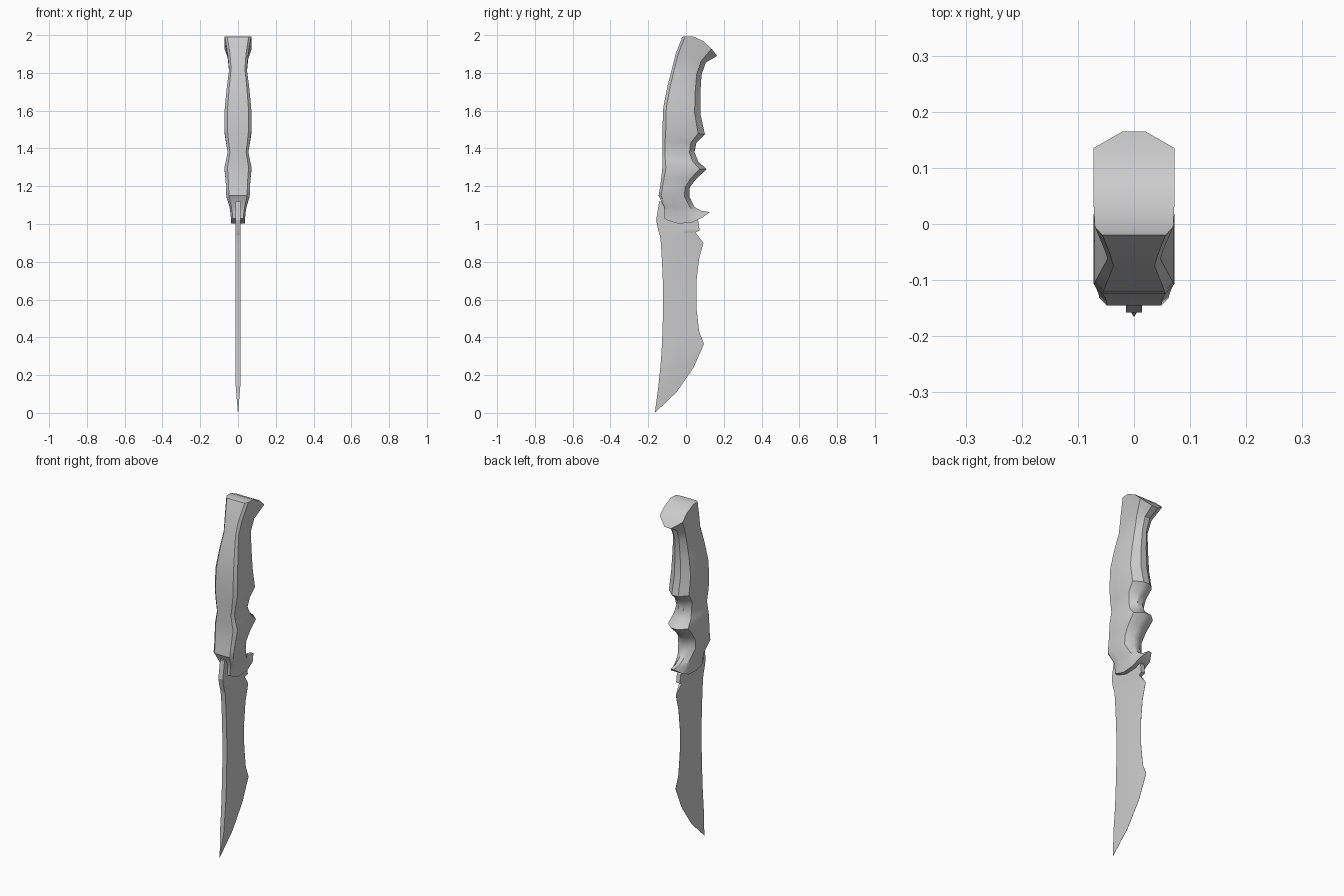
import bpy, bmesh, math


def loft(name, halves, angle):
    """Skin a stack of mirrored half sections, each a list of (half_width, y, z)."""
    bm = bmesh.new()
    left, right = ([[bm.verts.new((s * x, y, z)) for x, y, z in row] for row in halves]
                   for s in (-1, 1))
    n = len(halves[0])
    rings = [l + r[::-1] for l, r in zip(left, right)]
    for a, b in zip(rings, rings[1:]):
        for i in range(2 * n):
            j = (i + 1) % (2 * n)
            bm.faces.new((a[i], a[j], b[j], b[i]))
    # end caps bridge left to right so curved ends stay clean
    for k in (0, -1):
        l, r = left[k], right[k]
        for i in range(n - 1):
            bm.faces.new((l[i], l[i + 1], r[i + 1], r[i]))
    bmesh.ops.remove_doubles(bm, verts=bm.verts, dist=0.0003)
    bmesh.ops.recalc_face_normals(bm, faces=bm.faces)
    me = bpy.data.meshes.new(name)
    bm.to_mesh(me)
    bm.free()
    ob = bpy.data.objects.new(name, me)
    bpy.context.collection.objects.link(ob)
    bpy.context.view_layer.objects.active = ob
    ob.select_set(True)
    bpy.ops.object.shade_smooth_by_angle(angle=math.radians(angle))
    ob.select_set(False)
    return ob


# Handle section: (position from spine to belly, fraction of half width)
SECTION = [(0, .78), (.08, 1), (.3, 1), (.6, 1), (.84, .88), (1, .28)]
POMMEL = [(0, .78), (.08, .97), (.3, 1), (.6, 1), (.84, 1), (1, .28)]


def handle_row(ys, zs, yb, zb, w, sag=0, section=SECTION):
    return [(w * f, ys + (yb - ys) * t, zs + (zb - zs) * t - sag * 4 * t * (1 - t))
            for t, f in section]


# Handle with pommel, finger grooves and hooked guard
# spine y, spine z, belly y, belly z, half width
rows = [handle_row(-.02, 1.99, .165, 1.89, .072, -.04, POMMEL)]
rows += [handle_row(*r) for r in [
    (-.055, 1.90, .105, 1.855, .054),
    (-.075, 1.82, .082, 1.79, .047),
    (-.098, 1.73, .076, 1.69, .059),
    (-.12, 1.62, .077, 1.58, .070),
    (-.125, 1.50, .10, 1.475, .072),
    (-.125, 1.44, .055, 1.43, .064),
    (-.125, 1.38, .045, 1.38, .055),
    (-.125, 1.34, .065, 1.33, .063),
    (-.125, 1.30, .11, 1.29, .072),
    (-.13, 1.25, .055, 1.24, .067),
    (-.138, 1.19, .02, 1.195, .063),
    (-.145, 1.15, .018, 1.145, .062),
    (-.115, 1.09, .045, 1.09, .045),
]]
rows.append(handle_row(-.115, 1.06, .08, 1.07, .039, .01))
rows.append(handle_row(-.115, 1.03, .125, 1.063, .037, .045))
loft("handle", rows, 35)

# Blade: spine (y, z), grind line (y, z), edge (y, z), half thickness, edge half thickness
blade = [
    (-.142, 1.12, -.03, 1.12, .02, 1.10, .014, .014),
    (-.158, 1.02, -.03, 1.01, .066, 1.01, .014, .012),
    (-.148, .97, -.01, .965, .072, .965, .014, .012),
    (-.138, .94, -.01, .95, .05, .955, .014, .008),
    (-.133, .90, -.04, .90, .092, .90, .014, .0005),
    (-.127, .80, -.065, .80, .068, .81, .014, .0005),
    (-.122, .68, -.075, .68, .055, .69, .014, .0005),
    (-.121, .55, -.065, .55, .056, .55, .014, .0005),
    (-.125, .42, -.03, .42, .070, .43, .014, .0005),
    (-.129, .33, -.002, .335, .095, .365, .014, .0005),
    (-.135, .25, -.045, .27, .040, .24, .013, .0005),
    (-.146, .14, -.125, .15, -.05, .11, .012, .0005),
    (-.165, .0, -.164, .002, -.162, .003, .0008, .0005),
]
loft("blade", [[(h, sy, sz), (h, gy, gz), (e, ey, ez)]
               for sy, sz, gy, gz, ey, ez, h, e in blade], 8)
